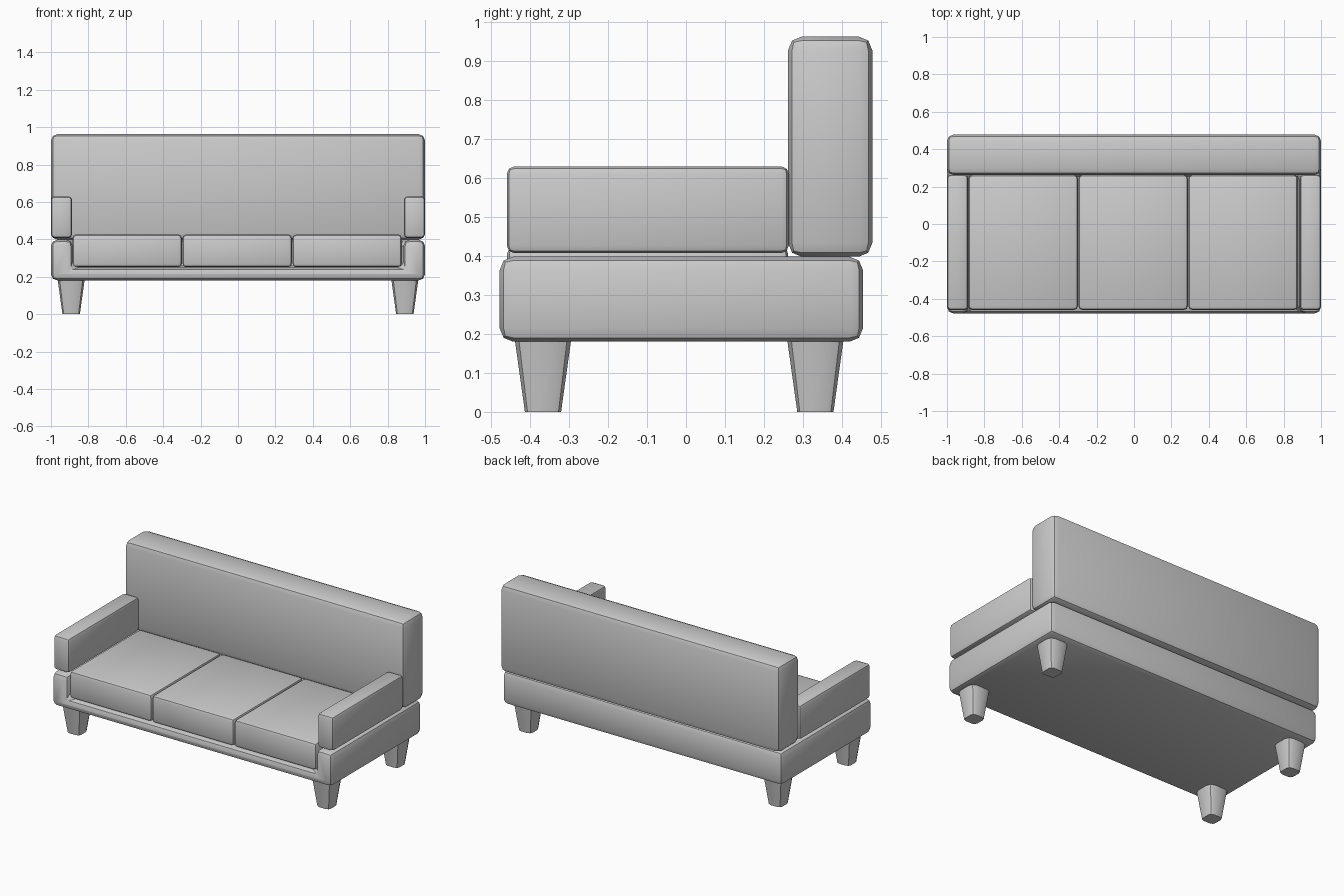
import bpy, bmesh, math

if "Cube" in bpy.data.objects:
    bpy.data.objects.remove(bpy.data.objects["Cube"])


def finish(obj):
    bpy.ops.object.select_all(action='DESELECT')
    bpy.context.view_layer.objects.active = obj
    obj.select_set(True)
    bpy.ops.object.shade_smooth_by_angle(angle=math.radians(30))


def link(name, bm):
    bmesh.ops.recalc_face_normals(bm, faces=bm.faces[:])
    mesh = bpy.data.meshes.new(name)
    bm.to_mesh(mesh)
    bm.free()
    obj = bpy.data.objects.new(name, mesh)
    bpy.context.collection.objects.link(obj)
    return obj


def box(name, x, y, z):
    bm = bmesh.new()
    bmesh.ops.create_cube(bm, size=1)
    for v in bm.verts:
        v.co = [(lo + hi) / 2 + c * (hi - lo) for c, (lo, hi) in zip(v.co, (x, y, z))]
    return link(name, bm)


def bevel(obj, width):
    mod = obj.modifiers.new("rounded_edges", 'BEVEL')
    mod.width = width
    mod.segments = 2
    mod.limit_method = 'ANGLE'


def padded_box(name, x, y, z, width):
    obj = box(name, x, y, z)
    bevel(obj, width)
    bpy.context.view_layer.objects.active = obj
    bpy.ops.object.modifier_apply(modifier="rounded_edges")
    finish(obj)
    return obj


def leg(name, cx, cy):
    # tapered square leg with two-step rounded corners
    bm = bmesh.new()
    rings = []
    for z, h in ((0, 0.0465), (0.19, 0.073)):
        ring = []
        for i in range(4):
            c, s = round(math.cos(i * math.pi / 2)), round(math.sin(i * math.pi / 2))
            for px, py in ((1, 0.5), (0.855, 0.855), (0.5, 1)):
                ring.append(bm.verts.new((cx + h * (px * c - py * s), cy + h * (px * s + py * c), z)))
        rings.append(ring)
    low, top = rings
    bm.faces.new(low)
    bm.faces.new(top)
    for i in range(12):
        j = (i + 1) % 12
        bm.faces.new((low[i], low[j], top[j], top[i]))
    finish(link(name, bm))


# base with a seat recess open to the front
base = box("base", (-1, 1), (-0.478, 0.454), (0.18, 0.398))
cutter = box("recess_cutter", (-0.884, 0.884), (-0.7, 0.265), (0.25, 0.6))
cutter.hide_render = True
cut = base.modifiers.new("recess", 'BOOLEAN')
cut.operation = 'DIFFERENCE'
cut.solver = 'EXACT'
cut.object = cutter
bevel(base, 0.034)
bpy.context.view_layer.objects.active = base
for mod_name in ("recess", "rounded_edges"):
    bpy.ops.object.modifier_apply(modifier=mod_name)
bpy.data.objects.remove(cutter)
finish(base)

# backrest
padded_box("backrest", (-1, 1), (0.262, 0.478), (0.398, 0.963), 0.035)

# armrests
for side, x in (("left", (-1, -0.887)), ("right", (0.887, 1))):
    padded_box(side + "_armrest", x, (-0.46, 0.264), (0.407, 0.63), 0.02)

# seat cushions
for i in range(3):
    x0 = -0.885 + i * 0.588
    padded_box(f"seat_cushion_{i + 1}", (x0, x0 + 0.585), (-0.459, 0.262), (0.251, 0.426), 0.02)

# legs
for side, cx in (("left", -0.892), ("right", 0.892)):
    for end, cy in (("front", -0.367), ("back", 0.332)):
        leg(f"{end}_{side}_leg", cx, cy)
